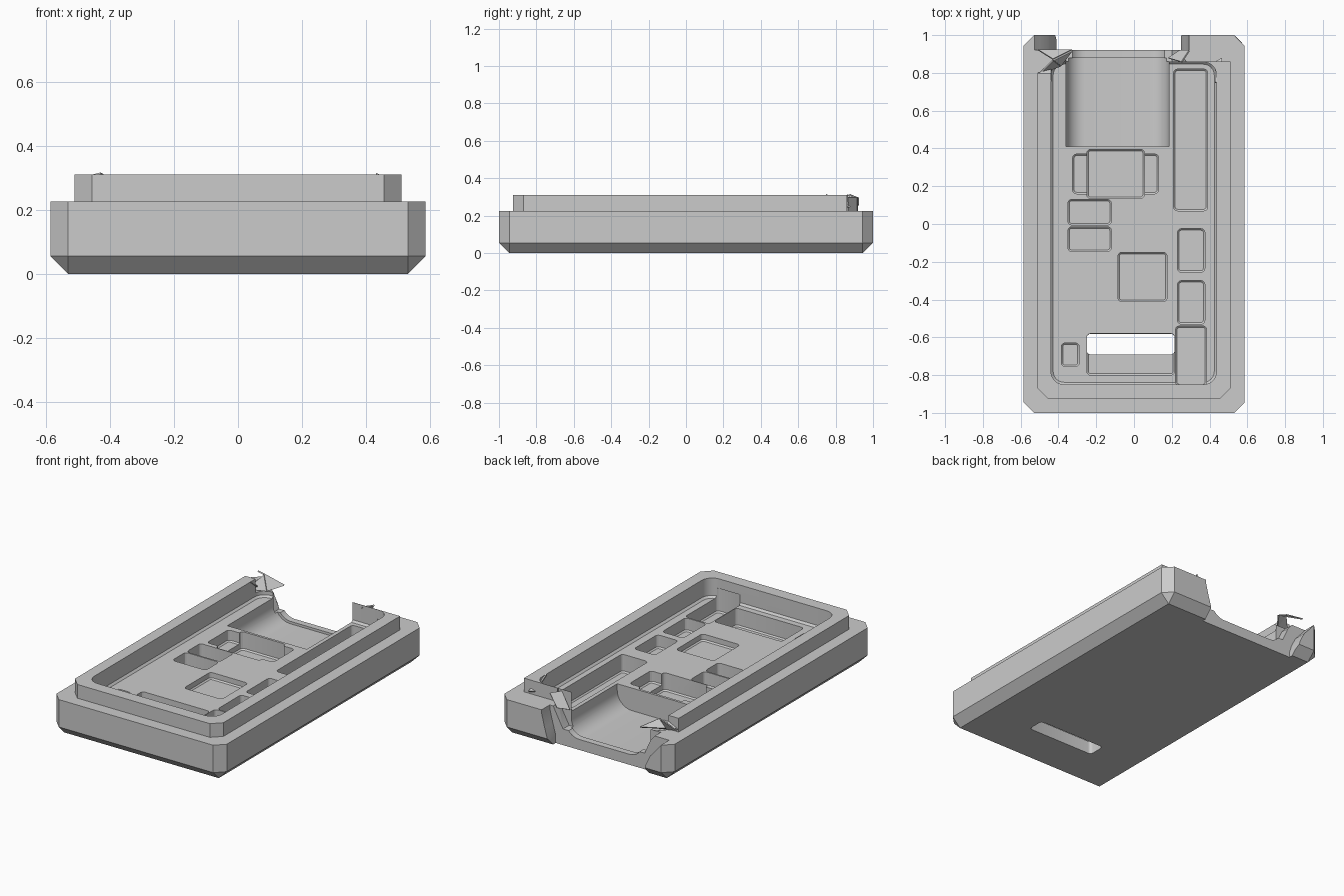
import bpy, bmesh, math
from mathutils import Vector

cube = bpy.data.objects.get("Cube")
if cube:
    bpy.data.objects.remove(cube, do_unlink=True)

grey = bpy.data.materials.new("plain grey")
grey.use_nodes = True
grey.diffuse_color = (0.6, 0.6, 0.6, 1)
grey.node_tree.nodes["Principled BSDF"].inputs["Base Color"].default_value = (0.6, 0.6, 0.6, 1)


def finish(bm, name):
    bmesh.ops.remove_doubles(bm, verts=bm.verts, dist=1e-5)
    bmesh.ops.recalc_face_normals(bm, faces=bm.faces)
    mesh = bpy.data.meshes.new(name)
    bm.to_mesh(mesh)
    bm.free()
    mesh.materials.append(grey)
    obj = bpy.data.objects.new(name, mesh)
    bpy.context.collection.objects.link(obj)
    return obj


def outline(x0, x1, y0, y1, r, segs):
    """Rectangle with rounded (or, with one segment, chamfered) corners."""
    pts = []
    corners = ((x1 - r, y1 - r), (x0 + r, y1 - r), (x0 + r, y0 + r), (x1 - r, y0 + r))
    for k, (cx, cy) in enumerate(corners):
        for i in range(segs + 1):
            a = (k + i / segs) * math.pi / 2
            pts.append((cx + r * math.cos(a), cy + r * math.sin(a)))
    return pts


def block(name, x0, x1, y0, y1, levels, r=0.02, segs=3):
    """Loft of outlines; levels are (inset, z) pairs from bottom to top."""
    bm = bmesh.new()
    rings = []
    for d, z in levels:
        pts = outline(x0 + d, x1 - d, y0 + d, y1 - d, max(r - d, 0), segs)
        rings.append([bm.verts.new((x, y, z)) for x, y in pts])
    n = len(rings[0])
    for a, b in zip(rings, rings[1:]):
        for i in range(n):
            bm.faces.new((a[i], a[(i + 1) % n], b[(i + 1) % n], b[i]))
    bm.faces.new(rings[0][::-1])
    bm.faces.new(rings[-1])
    return finish(bm, name)


def prism(name, pts, y0, y1):
    """Extrude an x-z profile along y."""
    bm = bmesh.new()
    base = bm.faces.new([bm.verts.new((x, y0, z)) for x, z in pts])
    out = bmesh.ops.extrude_face_region(bm, geom=[base])
    verts = [v for v in out["geom"] if isinstance(v, bmesh.types.BMVert)]
    bmesh.ops.translate(bm, verts=verts, vec=(0, y1 - y0, 0))
    return finish(bm, name)


def combine(target, tool, operation="DIFFERENCE"):
    tool.hide_render = True
    mod = target.modifiers.new("join", "BOOLEAN")
    mod.operation = operation
    mod.solver = "EXACT"
    mod.object = tool
    bpy.context.view_layer.objects.active = target
    bpy.ops.object.modifier_apply(modifier=mod.name)
    bpy.data.objects.remove(tool, do_unlink=True)


# Outer tray with chamfered corners and underside, and the raised lip
tray = block("case_tray", -.585, .585, -1, 1, [(.055, 0), (0, .055), (0, .225)], .055, 1)
lip = block("lip", -.51, .51, -.925, .925, [(0, .15), (0, .31)], .055, 1)
combine(tray, lip, "UNION")

# Main cavity
FLOOR = .19
combine(tray, block("cavity", -.44, .437, -.85, .858,
                    [(.012, FLOOR), (0, FLOOR + .012), (0, .4)], .07, 6))

# Component pockets: x0, x1, y0, y1, floor height
pockets = {
    "long_pocket": (.21, .39, .07, .82, .08),
    "side_pocket_a": (.23, .375, -.255, -.025, .11),
    "side_pocket_b": (.23, .375, -.53, -.30, .11),
    "corner_pocket": (.22, .385, -.857, -.54, .10),
    "square_pocket": (-.085, .175, -.41, -.15, .15),
    "slot_pocket": (-.25, .215, -.80, -.58, .08),
    "tiny_pocket": (-.385, -.29, -.755, -.63, .13),
    "twin_pocket_a": (-.35, -.12, -.005, .13, .10),
    "twin_pocket_b": (-.35, -.12, -.145, -.015, .10),
    "wide_pocket": (-.325, .13, .16, .37, .12),
    "centre_pocket": (-.25, .055, .135, .395, .08),
}
for name, (x0, x1, y0, y1, z) in pockets.items():
    combine(tray, block(name, x0, x1, y0, y1, [(.008, z), (0, z + .008), (0, .25)]))

# Slot through the base
combine(tray, block("slot", -.25, .215, -.69, -.582, [(0, -.1), (0, .2)], .02, 4))

# Battery bay with rounded lower edges
def trough(x0, x1, z0, z1, r, n=8):
    arc = [i * math.pi / 2 / n for i in range(n + 1)]
    left = [(x0 + r - r * math.cos(a), z0 + r - r * math.sin(a)) for a in arc]
    right = [(x1 - r + r * math.sin(a), z0 + r - r * math.cos(a)) for a in arc]
    return [(x0, z1)] + left + right + [(x1, z1)]

combine(tray, prism("battery_bay", trough(-.36, .185, .05, .4, .1), .41, .88))
combine(tray, prism("bay_mouth", trough(-.345, .18, .065, .4, .09), .87, 1.1))

# Flared opening in the back wall
flare = [(-.41, -.1), (-.41, .03), (-.425, .08), (-.455, .14), (-.50, .19), (-.54, .24),
         (-.54, .4), (.30, .4), (.29, .2), (.27, .12), (.25, .05), (.25, -.1)]
combine(tray, prism("back_opening", flare, .92, 1.1))
shoulder = [(-.36, .10), (-.40, .19), (-.45, .25), (-.45, .4), (.28, .4), (.27, .23), (.20, .10)]
combine(tray, prism("opening_shoulder", shoulder, .86, .96))

# Lip cut away at the back corners
for name, x0, x1, y0 in (("left_relief", .25, .56, .86), ("right_relief", -.56, -.34, .80)):
    combine(tray, block(name, x0, x1, y0, 1.1, [(0, .225), (0, .4)], .03, 1))

bpy.context.view_layer.objects.active = tray
tray.select_set(True)
bpy.ops.object.shade_smooth_by_angle(angle=math.radians(25))


# Broken fragments left around the back corners
def shard(name, pts, thick=.008):
    bm = bmesh.new()
    face = bm.faces.new([bm.verts.new(p) for p in pts])
    face.normal_update()
    shift = face.normal * -thick
    out = bmesh.ops.extrude_face_region(bm, geom=[face])
    verts = [v for v in out["geom"] if isinstance(v, bmesh.types.BMVert)]
    bmesh.ops.translate(bm, verts=verts, vec=shift)
    return finish(bm, name)

peak = Vector((-.43, .87, .31))
rim = [Vector(p) for p in ((-.51, .92, .29), (-.33, .92, .25), (-.39, .84, .23), (-.50, .80, .23))]
for i in range(3):
    shard("right_fragment", (peak, rim[i], rim[i + 1]))
shard("right_splinter", ((-.51, .69, .31), (-.44, .76, .31), (-.44, .82, .26), (-.51, .80, .24)))
shard("left_fragment", ((.18, .88, .21), (.25, .86, .30), (.29, .92, .30), (.24, .92, .22)))
shard("left_splinter", ((.43, .75, .315), (.465, .76, .30), (.465, .88, .25), (.43, .86, .25)))
